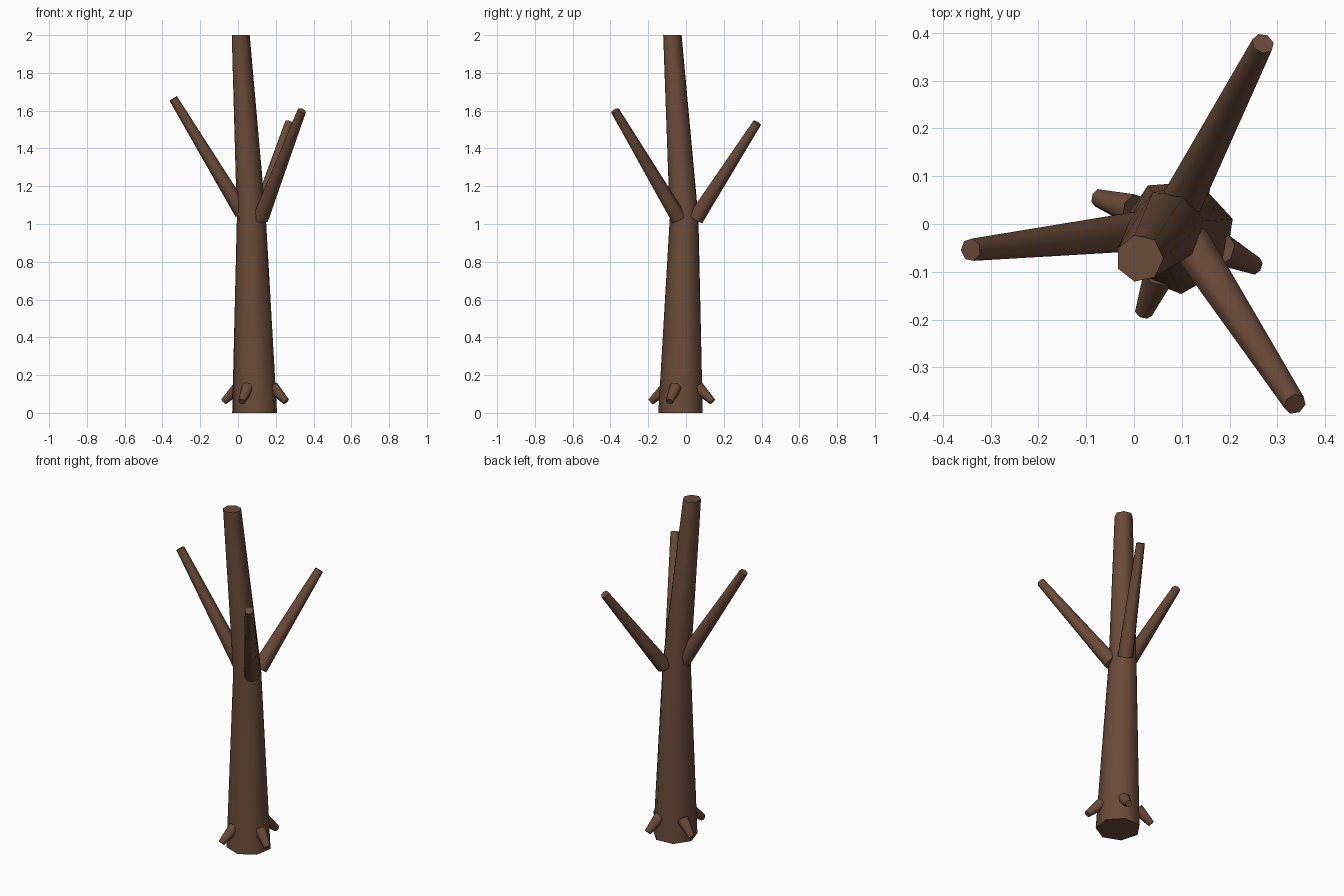
import bpy, bmesh, math
from mathutils import Vector, Matrix

cube = bpy.data.objects.get("Cube")
if cube:
    bpy.data.objects.remove(cube)

SIDES = 7

bark = bpy.data.materials.new("brown_bark")
bark.use_nodes = True
colour = (0.147, 0.07, 0.04, 1)
bark.diffuse_color = colour
bark.node_tree.nodes["Principled BSDF"].inputs["Base Color"].default_value = colour


def limb(name, points, radii, phases, level=False):
    """Capped tapering tube; rings lie flat when level, else across the limb."""
    points = [Vector(p) for p in points]
    axis = (points[-1] - points[0]).normalized()
    turn = Matrix.Identity(3) if level else axis.to_track_quat('Z', 'Y').to_matrix()
    bm = bmesh.new()
    rings = []
    for point, radius, phase in zip(points, radii, phases):
        ring = []
        for i in range(SIDES):
            a = math.radians(phase) + math.tau * i / SIDES
            ring.append(bm.verts.new(point + turn @ Vector((math.cos(a), math.sin(a), 0)) * radius))
        rings.append(ring)
    for low, high in zip(rings, rings[1:]):
        for i in range(SIDES):
            j = (i + 1) % SIDES
            bm.faces.new((low[i], low[j], high[j], high[i]))
    bm.faces.new(rings[0][::-1])
    bm.faces.new(rings[-1])
    bmesh.ops.recalc_face_normals(bm, faces=bm.faces)
    mesh = bpy.data.meshes.new(name)
    bm.to_mesh(mesh)
    bm.free()
    mesh.materials.append(bark)
    obj = bpy.data.objects.new(name, mesh)
    bpy.context.collection.objects.link(obj)
    bpy.ops.object.select_all(action='DESELECT')
    obj.select_set(True)
    bpy.context.view_layer.objects.active = obj
    bpy.ops.object.shade_smooth_by_angle(angle=math.radians(60))
    return obj


# Trunk, leaning and bent where the branches leave it
limb("trunk", [(0.09, -0.025, 0), (0.07, -0.007, 1.03), (0.012, -0.072, 2)],
     [0.122, 0.079, 0.05], [17, 10, 0], level=True)

# Three long branches
branches = {
    "branch_back": ((0.105, 0.055, 1.03), (0.27, 0.378, 1.535)),
    "branch_front": ((0.118, -0.04, 1.03), (0.337, -0.377, 1.6)),
    "branch_right": ((0.025, -0.013, 1.06), (-0.342, -0.054, 1.665)),
}
for name, ends in branches.items():
    limb(name, ends, (0.044, 0.024), (10, 10))

# Four short root stubs pointing down and out
stubs = {
    "root_right": ((0.0, 0.03, 0.135), (-0.076, 0.055, 0.06)),
    "root_front": ((0.052, -0.105, 0.135), (0.02, -0.185, 0.06)),
    "root_left": ((0.185, -0.055, 0.135), (0.255, -0.088, 0.06)),
    "root_back": ((0.125, 0.065, 0.135), (0.155, 0.14, 0.06)),
}
for name, ends in stubs.items():
    limb(name, ends, (0.034, 0.019), (0, 0))
